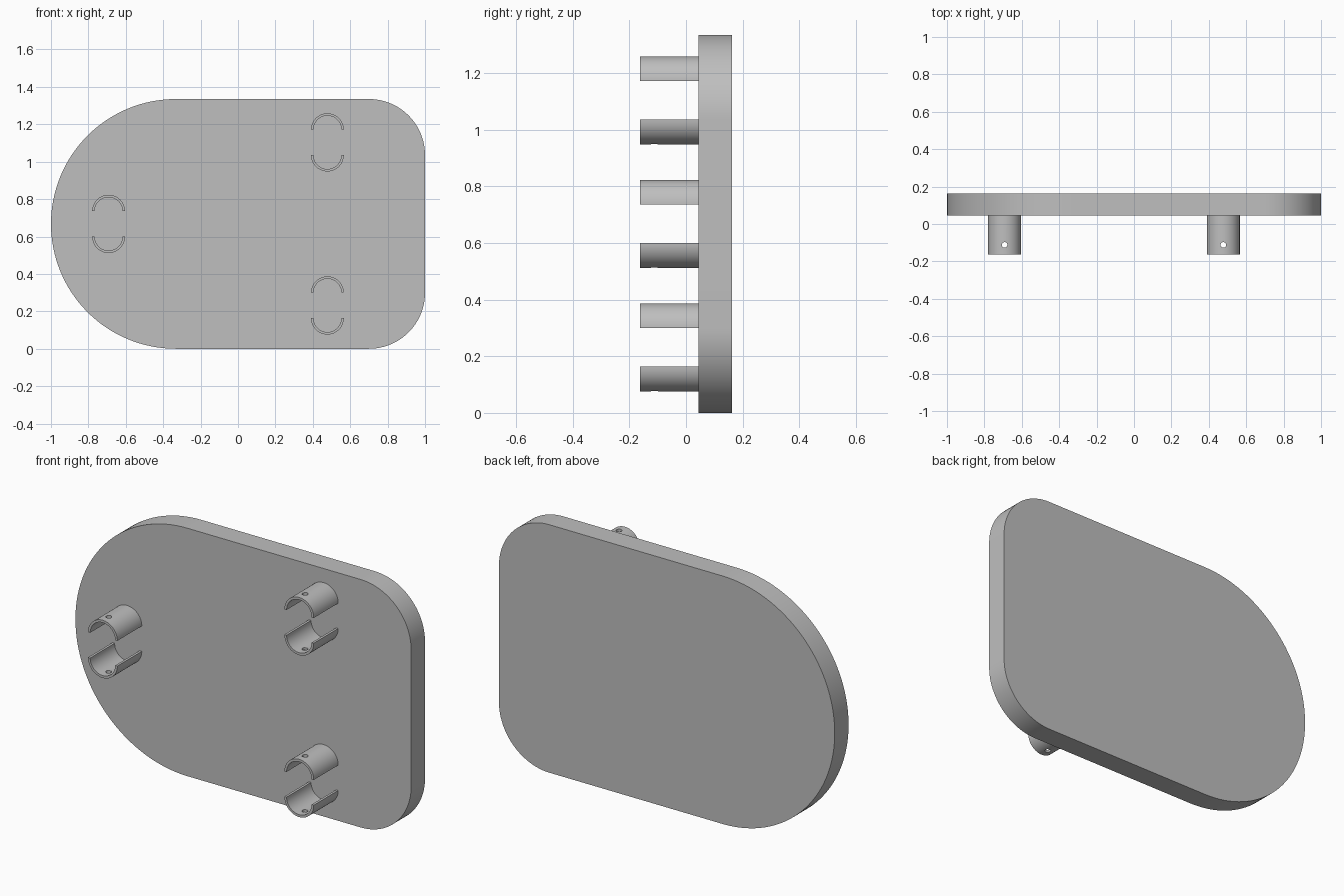
import bpy
import bmesh
from math import pi, cos, sin, radians

cube = bpy.data.objects.get("Cube")
if cube:
    bpy.data.objects.remove(cube, do_unlink=True)

HEIGHT = 1.335
MID = HEIGHT / 2
PLATE_FRONT, PLATE_BACK = 0.045, 0.163
CLIP_FRONT = -0.163
CLIP_RADIUS, CLIP_WALL = 0.0875, 0.013
HALF_GAP = 0.068
HOLE_Y, HOLE_RADIUS = -0.112, 0.015

grey = bpy.data.materials.new("plain grey")
grey.use_nodes = True
grey.diffuse_color = (0.52, 0.52, 0.52, 1)
grey.node_tree.nodes["Principled BSDF"].inputs["Base Color"].default_value = grey.diffuse_color


def arc(cx, cz, radius, start, end, steps):
    angles = [start + (end - start) * i / steps for i in range(steps + 1)]
    return [(cx + radius * cos(a), cz + radius * sin(a)) for a in angles]


def extrude_profile(name, profile, y0, y1):
    """Extrude a closed x-z outline from y0 to y1."""
    bm = bmesh.new()
    face = bm.faces.new([bm.verts.new((x, y0, z)) for x, z in profile])
    moved = bmesh.ops.extrude_face_region(bm, geom=[face])["geom"]
    verts = [v for v in moved if isinstance(v, bmesh.types.BMVert)]
    bmesh.ops.translate(bm, verts=verts, vec=(0, y1 - y0, 0))
    bmesh.ops.recalc_face_normals(bm, faces=bm.faces)
    mesh = bpy.data.meshes.new(name)
    bm.to_mesh(mesh)
    bm.free()
    mesh.materials.append(grey)
    obj = bpy.data.objects.new(name, mesh)
    bpy.context.collection.objects.link(obj)
    return obj


def select_only(obj):
    bpy.ops.object.select_all(action="DESELECT")
    obj.select_set(True)
    bpy.context.view_layer.objects.active = obj


def smooth(obj):
    select_only(obj)
    bpy.ops.object.shade_smooth_by_angle(angle=radians(30))


# Plate: one full round end and two rounded corners
corner = 0.3
outline = arc(-1 + MID, MID, MID, pi / 2, 3 * pi / 2, 64)
outline += arc(1 - corner, corner, corner, -pi / 2, 0, 24)
outline += arc(1 - corner, HEIGHT - corner, corner, 0, pi / 2, 24)
smooth(extrude_profile("plate", outline, PLATE_FRONT, PLATE_BACK))


# Half-tube clip with a pin hole through its crown
def half_clip(name, cx, cz, side):
    profile = arc(cx, cz, CLIP_RADIUS, 0, side * pi, 32)
    profile += arc(cx, cz, CLIP_RADIUS - CLIP_WALL, side * pi, 0, 32)
    clip = extrude_profile(name, profile, CLIP_FRONT, PLATE_FRONT)

    bpy.ops.mesh.primitive_cylinder_add(
        vertices=24, radius=HOLE_RADIUS, depth=0.1,
        location=(cx, HOLE_Y, cz + side * CLIP_RADIUS))
    cutter = bpy.context.object
    cutter.name = "pin_hole_cutter"
    cutter.hide_render = True
    cutter.data.materials.append(grey)

    cut = clip.modifiers.new("pin hole", "BOOLEAN")
    cut.operation = "DIFFERENCE"
    cut.solver = "EXACT"
    cut.object = cutter
    select_only(clip)
    bpy.ops.object.modifier_apply(modifier=cut.name)
    bpy.data.objects.remove(cutter, do_unlink=True)
    smooth(clip)


# Three pairs of facing half clips
for place, x, z in (("upper_left", 0.478, MID + 0.436),
                    ("lower_left", 0.478, MID - 0.436),
                    ("middle_right", -0.692, MID)):
    half_clip(place + "_clip_top", x, z + HALF_GAP, 1)
    half_clip(place + "_clip_bottom", x, z - HALF_GAP, -1)
